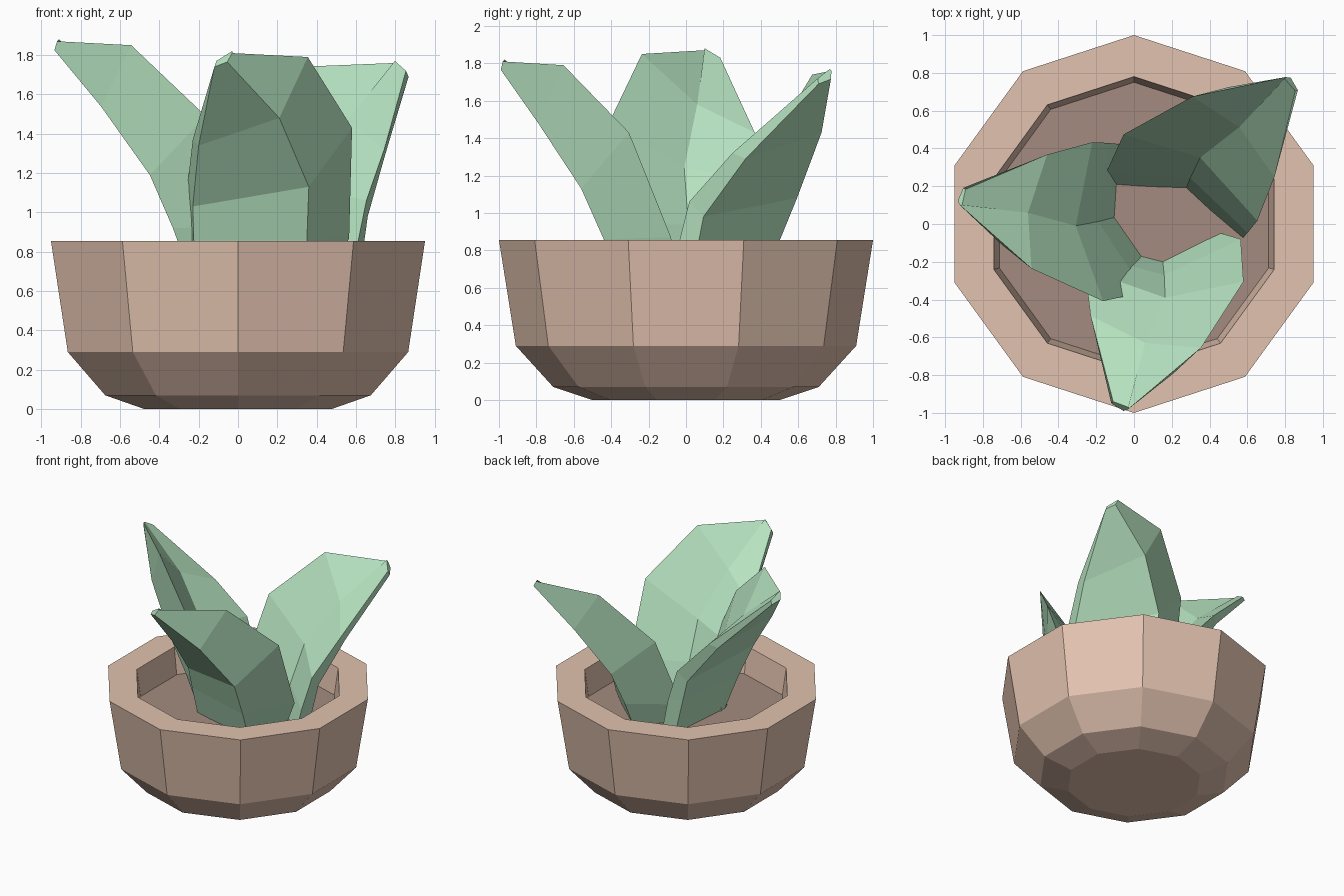
import bpy, math
from mathutils import Matrix

if "Cube" in bpy.data.objects:
    bpy.data.objects.remove(bpy.data.objects["Cube"])


def material(name, rgb):
    m = bpy.data.materials.new(name)
    m.diffuse_color = (*rgb, 1)
    m.use_nodes = True
    m.node_tree.nodes["Principled BSDF"].inputs["Base Color"].default_value = m.diffuse_color
    return m


def loft(name, rings, mat, cap_start=True, cap_end=True):
    """Skin a list of equal-sized rings of points with flat faces."""
    n = len(rings[0])
    verts = [p for r in rings for p in r]
    faces = []
    for i in range(len(rings) - 1):
        for j in range(n):
            k = (j + 1) % n
            faces.append((i * n + j, i * n + k, (i + 1) * n + k, (i + 1) * n + j))
    if cap_start:
        faces.append(tuple(reversed(range(n))))
    if cap_end:
        faces.append(tuple(range((len(rings) - 1) * n, len(rings) * n)))
    me = bpy.data.meshes.new(name)
    me.from_pydata(verts, [], faces)
    me.materials.append(mat)
    ob = bpy.data.objects.new(name, me)
    bpy.context.collection.objects.link(ob)
    return ob


def decagon(r, z):
    angles = [math.radians(90 + 36 * i) for i in range(10)]
    return [(r * math.cos(a), r * math.sin(a), z) for a in angles]


clay = material("clay", (0.76, 0.54, 0.43))
earth = material("earth", (0.37, 0.26, 0.21))
green = material("green", (0.47, 0.77, 0.53))

# Pot: ten-sided bowl with thick rim
profile = [(0.5, 0), (0.71, 0.07), (0.91, 0.29), (1.0, 0.855),
           (0.78, 0.855), (0.75, 0.64)]
loft("pot", [decagon(r, z) for r, z in profile], clay, cap_end=False)

# Soil surface
me = bpy.data.meshes.new("soil")
me.from_pydata(decagon(0.75, 0.64), [], [tuple(range(10))])
me.materials.append(earth)
bpy.context.collection.objects.link(bpy.data.objects.new("soil", me))

# Leaf: five-sided sections from soil to tip
# (outer keel, right edge, inner fold, left edge, left outer edge)
leaf_rings = [
    [(.34, -.33, .57), (.43, -.04, .57), (.15, -.18, .57), (-.23, -.10, .57), (-.21, -.20, .57)],
    [(.35, -.44, .86), (.565, -.08, .87), (.16, -.27, .88), (-.245, -.16, .86), (-.225, -.27, .86)],
    [(.36, -.56, 1.13), (.58, -.305, 1.43), (.165, -.39, 1.18), (-.26, -.24, 1.11), (-.23, -.31, 1.03)],
    [(.21, -.79, 1.48), (.355, -.655, 1.79), (.06, -.63, 1.52), (-.23, -.486, 1.37), (-.2, -.55, 1.34)],
    [(-.055, -.99, 1.765), (-.03, -.98, 1.81), (-.03, -.97, 1.82), (-.11, -.94, 1.77), (-.12, -.95, 1.74)],
]

# Three turned copies of the leaf
placements = [
    ("front_leaf", 0, (0, 0, 0)),
    ("left_leaf", -81.7, (0.054, 0.21, 0.06)),
    ("back_right_leaf", 151.6, (0.31, -0.07, -0.05)),
]
for name, turn, shift in placements:
    leaf = loft(name, leaf_rings, green)
    leaf.matrix_world = Matrix.Translation(shift) @ Matrix.Rotation(math.radians(turn), 4, 'Z')
